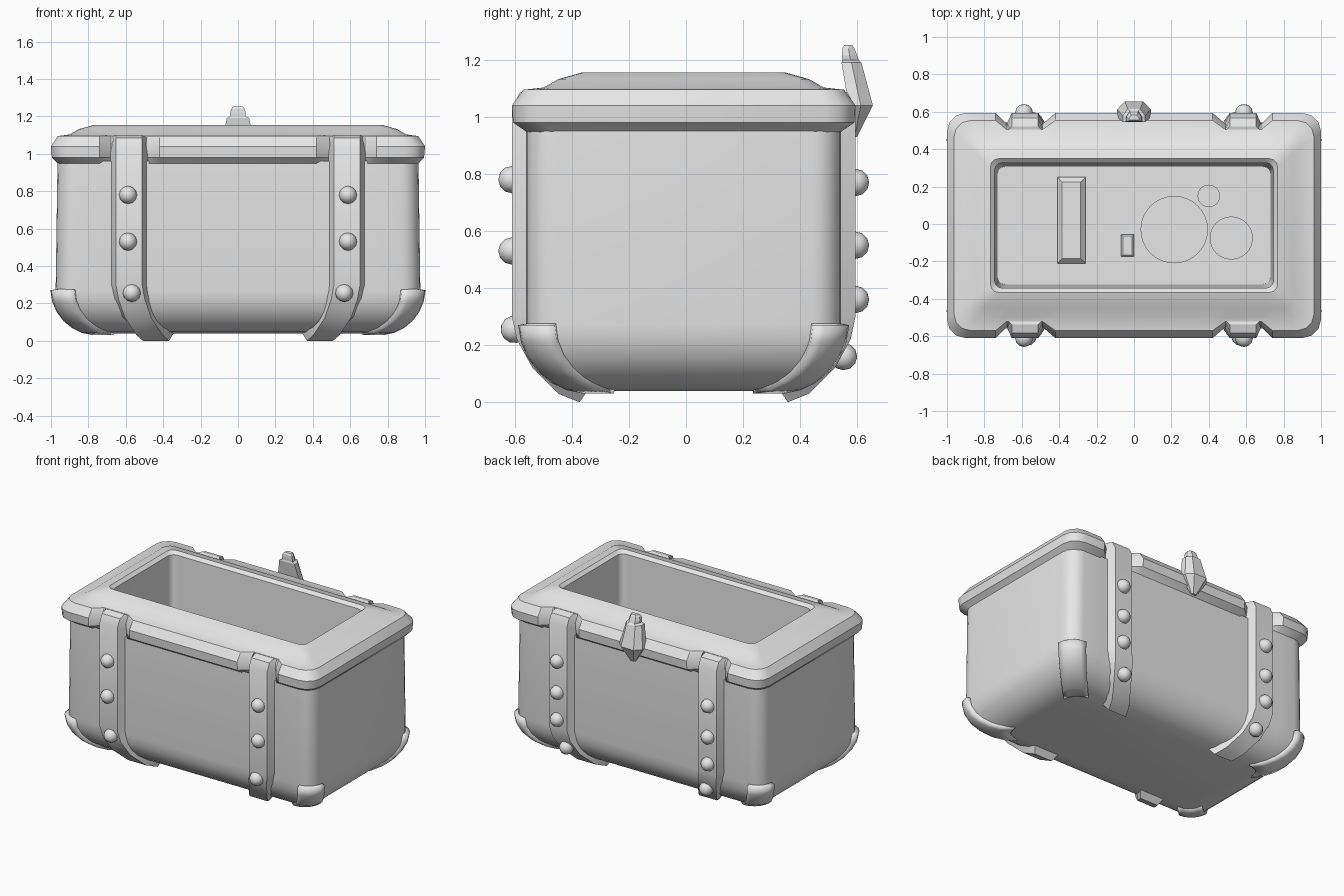
import bpy, bmesh, math
from mathutils import Vector

if "Cube" in bpy.data.objects:
    bpy.data.objects.remove(bpy.data.objects["Cube"])

CY = -0.008                      # slight offset of the chest body in y
NOTCH = (0.74, 0.68, 0.49, 0.42)  # strap notch stations along the rim

grey = bpy.data.materials.new("plain_grey")
grey.diffuse_color = (0.8, 0.8, 0.8, 1)
grey.use_nodes = True
grey.node_tree.nodes["Principled BSDF"].inputs["Base Color"].default_value = grey.diffuse_color


def make(name, rings, closed=True, cap_start=False, cap_end=False, angle=30):
    """Loft a list of equal-length point rings into one object."""
    bm = bmesh.new()
    vs = [[bm.verts.new(p) for p in r] for r in rings]
    n = len(rings[0])
    for a, b in zip(vs, vs[1:]):
        for i in range(n if closed else n - 1):
            j = (i + 1) % n
            bm.faces.new((a[i], a[j], b[j], b[i]))
    if cap_start:
        bm.faces.new(vs[0][::-1])
    if cap_end:
        bm.faces.new(vs[-1])
    if cap_start and cap_end:
        bmesh.ops.recalc_face_normals(bm, faces=bm.faces[:])
    me = bpy.data.meshes.new(name)
    bm.to_mesh(me)
    bm.free()
    ob = bpy.data.objects.new(name, me)
    bpy.context.collection.objects.link(ob)
    finish(ob, angle)
    return ob


def finish(ob, angle=30):
    ob.data.materials.append(grey)
    bpy.ops.object.select_all(action='DESELECT')
    ob.select_set(True)
    bpy.context.view_layer.objects.active = ob
    if angle:
        bpy.ops.object.shade_smooth_by_angle(angle=math.radians(angle))


def arc(hx, hy, r, n=5):
    return [(hx - r + r * math.cos(math.pi / 2 * i / n),
             hy - r + r * math.sin(math.pi / 2 * i / n)) for i in range(n + 1)]


def outline(hx, hy, z, r, d=0.0, n=5):
    """Rounded rectangle with optional notches on the long sides."""
    k = min(1, (hx - r - 0.01) / 0.75)
    q = arc(hx, hy, r, n)
    q += [(x * k, hy - (d if i in (1, 2) else 0)) for i, x in enumerate(NOTCH)]
    pts = q + [(-x, y) for x, y in q[::-1]]
    pts += [(-x, -y) for x, y in q] + [(x, -y) for x, y in q[::-1]]
    return [(x, y + CY, z) for x, y in pts]


# Body: rounded tub with curved lower edge
def tub(a, off=0.0):
    c, s = math.cos(a), math.sin(a)
    return 0.745 + (0.23 + off) * c, 0.322 + (0.23 + off) * c, 0.27 - (0.23 + off) * s


steps = [math.radians(90 - 15 * i) for i in range(7)]
rings = []
for a in steps:
    hx, hy, z = tub(a)
    rings.append(outline(hx, hy, z, 0.10))
rings.append(outline(0.965, 0.552, 0.96, 0.10))
make("body", rings, cap_start=True)

# Rim, inner walls and floor: half x, half y, z, corner radius, notch depth
RIM = [(0.955, 0.54, 0.94, 0.09, 0), (0.995, 0.598, 0.98, 0.10, 0.06),
       (1.0, 0.602, 1.04, 0.10, 0.06), (0.963, 0.562, 1.095, 0.09, 0.05),
       (0.90, 0.49, 1.103, 0.06, 0), (0.85, 0.44, 1.132, 0.05, 0),
       (0.768, 0.358, 1.155, 0.045, 0), (0.745, 0.335, 1.135, 0.04, 0),
       (0.73, 0.315, 0.12, 0.04, 0)]
make("rim_and_lining", [outline(*p, n=3) for p in RIM], cap_end=True)

# Corner brackets: offset patches over the lower corners
for sx in (-1, 1):
    for sy in (-1, 1):
        patch = []
        for i in range(7):
            t = i / 6
            off = 0.012 + 0.016 * t
            hx, hy, z = tub(math.radians(82 * (1 - t)), off)
            row = [(sx * x, sy * y + CY, z) for x, y in arc(hx, hy, 0.10 + off)]
            patch.append(row if sx * sy > 0 else row[::-1])
        ob = make("corner_bracket", patch, closed=False)
        mod = ob.modifiers.new("thickness", 'SOLIDIFY')
        mod.thickness, mod.offset = 0.05, -1

# Straps: outer y, outer z, inner y, inner z, shift towards the middle
STRAP = [(0.53, 1.098, 0.50, 1.09, 0), (0.575, 1.085, 0.52, 1.04, 0),
         (0.602, 1.03, 0.54, 1.0, 0), (0.602, 0.30, 0.54, 0.30, 0),
         (0.585, 0.22, 0.53, 0.23, 0.015), (0.53, 0.12, 0.48, 0.14, 0.05),
         (0.44, 0.03, 0.41, 0.075, 0.11), (0.365, 0.0, 0.33, 0.05, 0.145)]
# Rivets: z, x, y, downward tilt in degrees
RIVETS = {-1: [(0.78, 0.588, 0.602, 0), (0.53, 0.588, 0.602, 0), (0.255, 0.568, 0.594, 12)],
          1: [(0.77, 0.588, 0.602, 0), (0.55, 0.588, 0.602, 0),
              (0.36, 0.588, 0.602, 0), (0.16, 0.545, 0.56, 32)]}
for sx in (-1, 1):
    for sy in (-1, 1):
        sec = []
        for yo, zo, yi, zi, sh in STRAP:
            c = 0.583 - sh
            sec.append([(sx * (c - 0.07), sy * yo + CY, zo), (sx * (c + 0.07), sy * yo + CY, zo),
                        (sx * (c + 0.10), sy * yi + CY, zi), (sx * (c - 0.10), sy * yi + CY, zi)])
        make("strap", sec, cap_start=True, cap_end=True)
        for z, x, y, tilt in RIVETS[sy]:
            t = math.radians(tilt)
            bpy.ops.mesh.primitive_uv_sphere_add(segments=12, ring_count=6, radius=0.048,
                                                 location=(sx * x, sy * y + CY, z))
            ob = bpy.context.object
            ob.name = "rivet"
            ob.rotation_euler = Vector((0, sy * math.cos(t), -math.sin(t))).to_track_quat('Z', 'Y').to_euler()
            finish(ob, 60)

# Clasp at the back: z, half width, front y, back y
CLASP = [(0.93, 0.02, 0.583, 0.60), (1.04, 0.09, 0.57, 0.655), (1.19, 0.06, 0.545, 0.615),
         (1.20, 0.04, 0.548, 0.605), (1.215, 0.042, 0.547, 0.60), (1.24, 0.036, 0.548, 0.59),
         (1.252, 0.026, 0.555, 0.582)]
make("clasp", [[(-w, f, z), (w, f, z), (w, (f + b) / 2, z), (w * 0.55, b, z),
                (-w * 0.55, b, z), (-w, (f + b) / 2, z)] for z, w, f, b in CLASP],
     cap_start=True, cap_end=True, angle=0)


# Low items lying on the floor of the chest
def block(name, x0, x1, y0, y1, h, bev):
    def ring(i, z):
        return [(x0 + i, y0 + i, z), (x1 - i, y0 + i, z), (x1 - i, y1 - i, z), (x0 + i, y1 - i, z)]
    make(name, [ring(0, 0.11), ring(0, 0.12 + h - bev), ring(bev, 0.12 + h)],
         cap_start=True, cap_end=True, angle=0)


def disc(name, x, y, r, h):
    ring = [(x + r * math.cos(math.tau * i / 32), y + r * math.sin(math.tau * i / 32))
            for i in range(32)]
    make(name, [[(*p, z) for p in ring] for z in (0.11, 0.12 + h)], cap_start=True, cap_end=True)


block("floor_bar", -0.41, -0.26, -0.21, 0.25, 0.04, 0.025)
block("floor_block", -0.07, 0.0, -0.175, -0.055, 0.03, 0.01)
disc("large_disc", 0.215, -0.03, 0.18, 0.02)
disc("small_disc", 0.40, 0.15, 0.06, 0.02)
disc("medium_disc", 0.52, -0.075, 0.115, 0.03)
